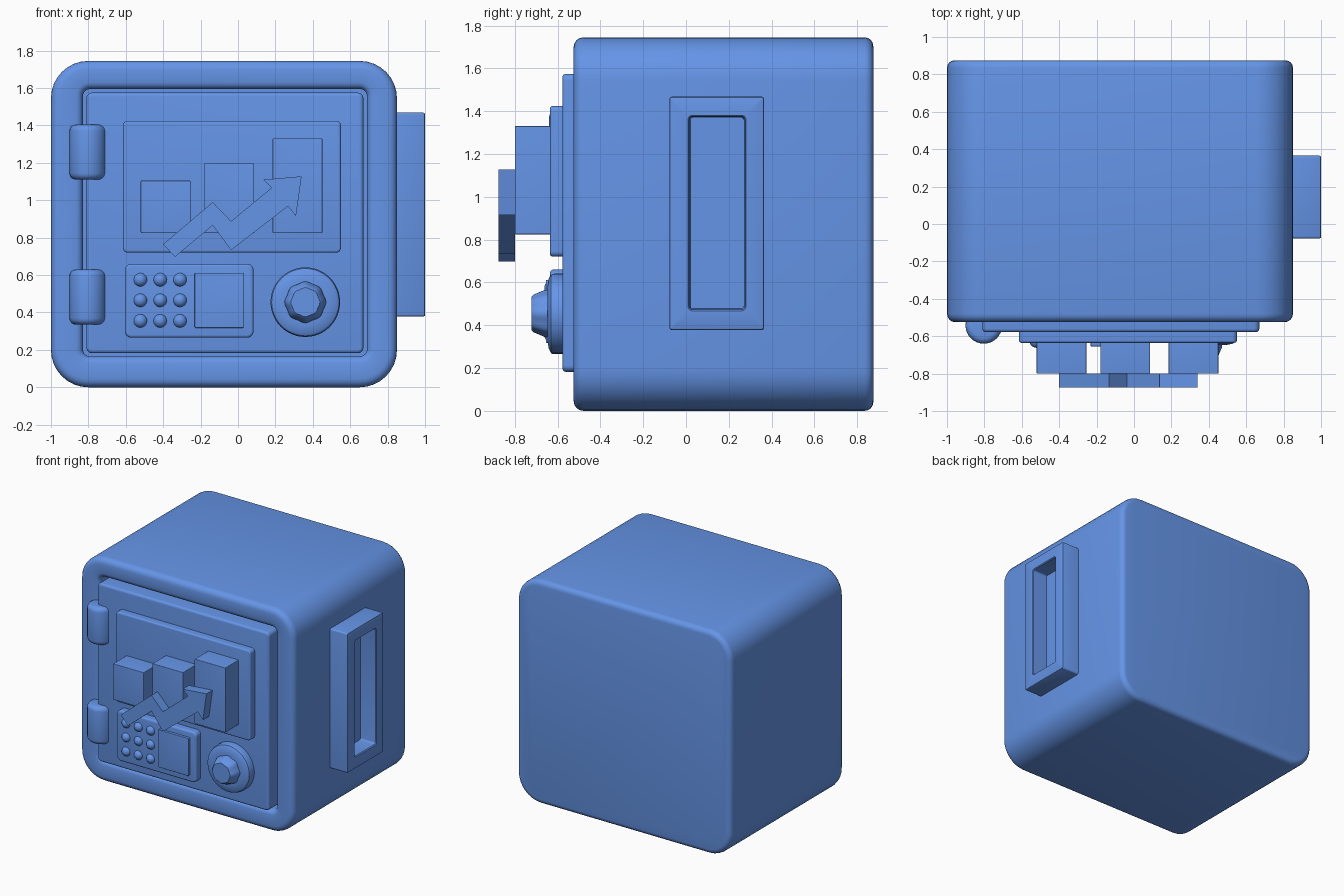
import bpy, bmesh
from math import sin, cos, pi, radians

if "Cube" in bpy.data.objects:
    bpy.data.objects.remove(bpy.data.objects["Cube"])

# Single blue paint for the whole safe
blue = bpy.data.materials.new("blue_paint")
blue.diffuse_color = (0.13, 0.30, 0.80, 1)
blue.use_nodes = True
blue.node_tree.nodes["Principled BSDF"].inputs["Base Color"].default_value = blue.diffuse_color


def finish(name, bm, smooth=True):
    bmesh.ops.recalc_face_normals(bm, faces=bm.faces)
    me = bpy.data.meshes.new(name)
    bm.to_mesh(me)
    bm.free()
    me.materials.append(blue)
    if smooth:
        me.shade_smooth()
        me.set_sharp_from_angle(angle=radians(35))
    ob = bpy.data.objects.new(name, me)
    bpy.context.collection.objects.link(ob)
    return ob


def front(u, v, d):
    return (u, d, v)


def side(u, v, d):
    return (d, u, v)


def skin(name, rings, smooth=True):
    """Join closed loops of points with quads and cap both ends."""
    bm = bmesh.new()
    loops = [[bm.verts.new(p) for p in ring] for ring in rings]
    n = len(loops[0])
    for a, b in zip(loops, loops[1:]):
        for i in range(n):
            j = (i + 1) % n
            bm.faces.new((a[i], a[j], b[j], b[i]))
    bm.faces.new(loops[0])
    bm.faces.new(loops[-1])
    return finish(name, bm, smooth)


def rounded_rect(box, r, inset, depth, place, seg=8):
    u0, u1, v0, v1 = box
    r = max(r - inset, 0.004)
    u0, u1, v0, v1 = u0 + inset, u1 - inset, v0 + inset, v1 - inset
    pts = []
    for k, (cu, cv) in enumerate(((u1 - r, v1 - r), (u0 + r, v1 - r),
                                  (u0 + r, v0 + r), (u1 - r, v0 + r))):
        for i in range(seg + 1):
            a = pi / 2 * (k + i / seg)
            pts.append(place(cu + r * cos(a), cv + r * sin(a), depth))
    return pts


def edge_round(b, steps=4):
    """(inset, setback) pairs of a quarter round, from side to face."""
    return [(b * (1 - cos(pi / 2 * i / steps)), b * (1 - sin(pi / 2 * i / steps)))
            for i in range(steps + 1)]


def plate(name, box, r, y_back, y_front, b):
    """Rounded plate with a soft front edge."""
    rings = [rounded_rect(box, r, 0, y_back, front)]
    rings += [rounded_rect(box, r, i, y_front + s, front) for i, s in edge_round(b)]
    return skin(name, rings)


def lathe(name, profile, centre, axis, n=32, flute=0.0):
    """Turn (radius, height) pairs about the y or z axis."""
    cx, cy, cz = centre
    rings = []
    for r, h in profile:
        ring = []
        for i in range(n):
            a = 2 * pi * i / n
            q = r * (1 - flute * (0.5 - 0.5 * cos(8 * a)))
            if axis == 'y':
                ring.append((cx + q * cos(a), cy + h, cz + q * sin(a)))
            else:
                ring.append((cx + q * cos(a), cy + q * sin(a), cz + h))
        rings.append(ring)
    return skin(name, rings)


# Safe body: soft outer shell with a door recess in the front
outer, opening = (-1, 0.85, 0, 1.745), (-0.83, 0.69, 0.165, 1.595)
F, B = -0.525, 0.875
rings = [rounded_rect(outer, 0.2, i, B - s, front) for i, s in reversed(edge_round(0.04))]
rings += [rounded_rect(outer, 0.2, i, F + s, front) for i, s in edge_round(0.045)]
rings += [rounded_rect(opening, 0.04, -i, F + s, front) for i, s in reversed(edge_round(0.035))]
rings[-5:] = [rounded_rect(opening, 0.04, -i, F + s, front) for i, s in
              ((0.035, 0), (0.018, 0.005), (0.005, 0.018), (0, 0.035), (0, 0.105))]
skin("safe_body", rings)

# Door and raised display panel
plate("door", (-0.81, 0.67, 0.182, 1.575), 0.03, -0.41, -0.578, 0.018)
plate("display_panel", (-0.615, 0.55, 0.72, 1.425), 0.025, -0.57, -0.635, 0.012)

# Bar chart
for i, (x, top) in enumerate(((-0.387, 1.105), (-0.047, 1.197), (0.318, 1.33))):
    plate(f"chart_bar_{i + 1}", (x - 0.133, x + 0.133, 0.825, top), 0.005, -0.62, -0.8, 0.003)

# Rising zigzag arrow in front of the bars
arrow = [(-0.40, 0.765), (-0.135, 0.99), (-0.037, 0.888), (0.18, 1.067), (0.135, 1.11),
         (0.34, 1.128), (0.31, 0.915), (0.267, 0.968), (-0.037, 0.733), (-0.135, 0.866),
         (-0.337, 0.697)]
skin("trend_arrow", [[(x, y, z) for x, z in arrow] for y in (-0.798, -0.875)], False)

# Keypad plate, small screen and round buttons
plate("keypad_plate", (-0.605, 0.083, 0.265, 0.66), 0.035, -0.57, -0.635, 0.015)
plate("keypad_screen", (-0.232, 0.03, 0.318, 0.612), 0.006, -0.62, -0.655, 0.004)
for i in range(3):
    for j in range(3):
        bm = bmesh.new()
        bmesh.ops.create_uvsphere(bm, u_segments=20, v_segments=12, radius=0.037)
        ob = finish(f"keypad_button_{3 * i + j + 1}", bm)
        ob.location = (-0.522 + 0.106 * j, -0.625, 0.355 + 0.11 * i)

# Combination dial
dial = (0.36, 0, 0.455)
lathe("dial_base", [(0.186, -0.57), (0.186, -0.615), (0.18, -0.632), (0.165, -0.641),
                    (0.125, -0.648)], dial, 'y', 48)
lathe("dial_knob", [(0.112, -0.635), (0.11, -0.66), (0.088, -0.712), (0.078, -0.722)],
      dial, 'y', 48, 0.06)

# Door hinges
for name, z0, z1 in (("lower_hinge", 0.335, 0.63), ("upper_hinge", 1.11, 1.405)):
    caps = edge_round(0.035)
    profile = [(0.098 - i, z0 + s) for i, s in reversed(caps)]
    profile += [(0.098 - i, z1 - s) for i, s in caps]
    lathe(name, profile, (-0.803, -0.542, 0), 'z')

# Side handle: raised frame around a grip recess
frame, grip = (-0.078, 0.365, 0.378, 1.468), (0.015, 0.275, 0.473, 1.375)
rings = [rounded_rect(frame, 0.012, i, d, side, 4) for i, d in
         ((0, 0.8), (0, 0.992), (0.003, 0.998), (0.008, 1.0))]
rings += [rounded_rect(grip, 0.015, i, d, side, 4) for i, d in
          ((-0.006, 1.0), (0, 0.993), (0.005, 0.87))]
skin("side_handle", rings)
